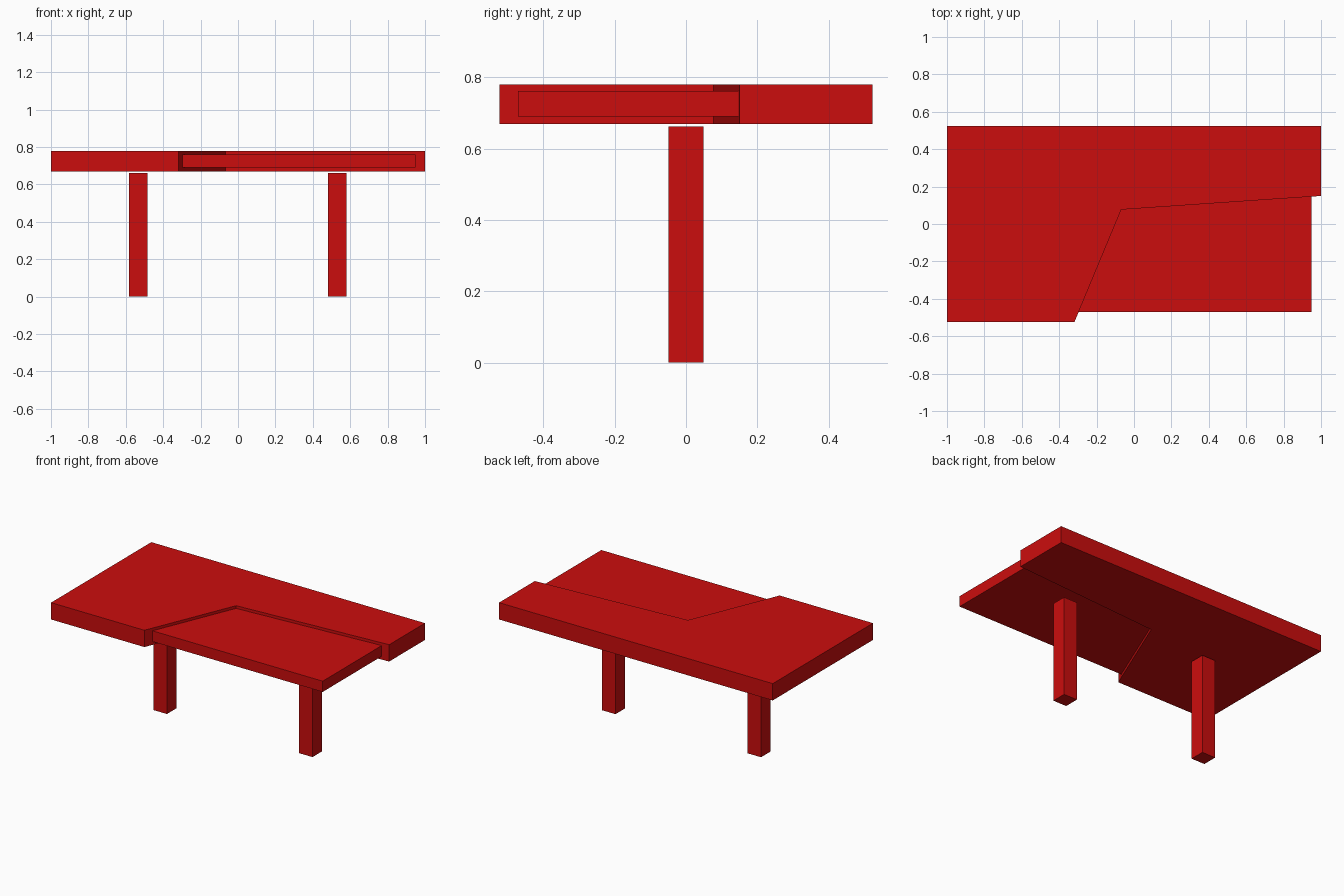
import bpy
import bmesh

cube = bpy.data.objects.get("Cube")
if cube:
    bpy.data.objects.remove(cube, do_unlink=True)

# Single red finish
red = bpy.data.materials.new("red")
red.use_nodes = True
colour = (0.6, 0.004, 0.004, 1)
red.diffuse_color = colour
red.node_tree.nodes["Principled BSDF"].inputs["Base Color"].default_value = colour


def prism(name, outline, bottom, top):
    """Extrude a flat outline between two heights."""
    bm = bmesh.new()
    base = bm.faces.new([bm.verts.new((x, y, bottom)) for x, y in outline])
    new = bmesh.ops.extrude_face_region(bm, geom=[base], use_keep_orig=True)["geom"]
    verts = [v for v in new if isinstance(v, bmesh.types.BMVert)]
    bmesh.ops.translate(bm, verts=verts, vec=(0, 0, top - bottom))
    bmesh.ops.recalc_face_normals(bm, faces=bm.faces)
    mesh = bpy.data.meshes.new(name)
    bm.to_mesh(mesh)
    bm.free()
    mesh.materials.append(red)
    obj = bpy.data.objects.new(name, mesh)
    bpy.context.collection.objects.link(obj)
    return obj


def rectangle(cx, cy, hx, hy):
    return [(cx - hx, cy - hy), (cx + hx, cy - hy),
            (cx + hx, cy + hy), (cx - hx, cy + hy)]


# Thick top with an angled notch in its front left corner
prism("table_top",
      [(-1, -0.523), (-0.318, -0.523), (-0.068, 0.077),
       (1, 0.15), (1, 0.523), (-1, 0.523)], 0.668, 0.779)

# Thinner inner slab, showing in the notch
prism("inner_slab", rectangle(0, 0, 0.948, 0.47), 0.69, 0.761)

# Two square legs, just short of the top
for name, x in (("right_leg", -0.534), ("left_leg", 0.53)):
    prism(name, rectangle(x, 0, 0.049, 0.049), 0, 0.661)
